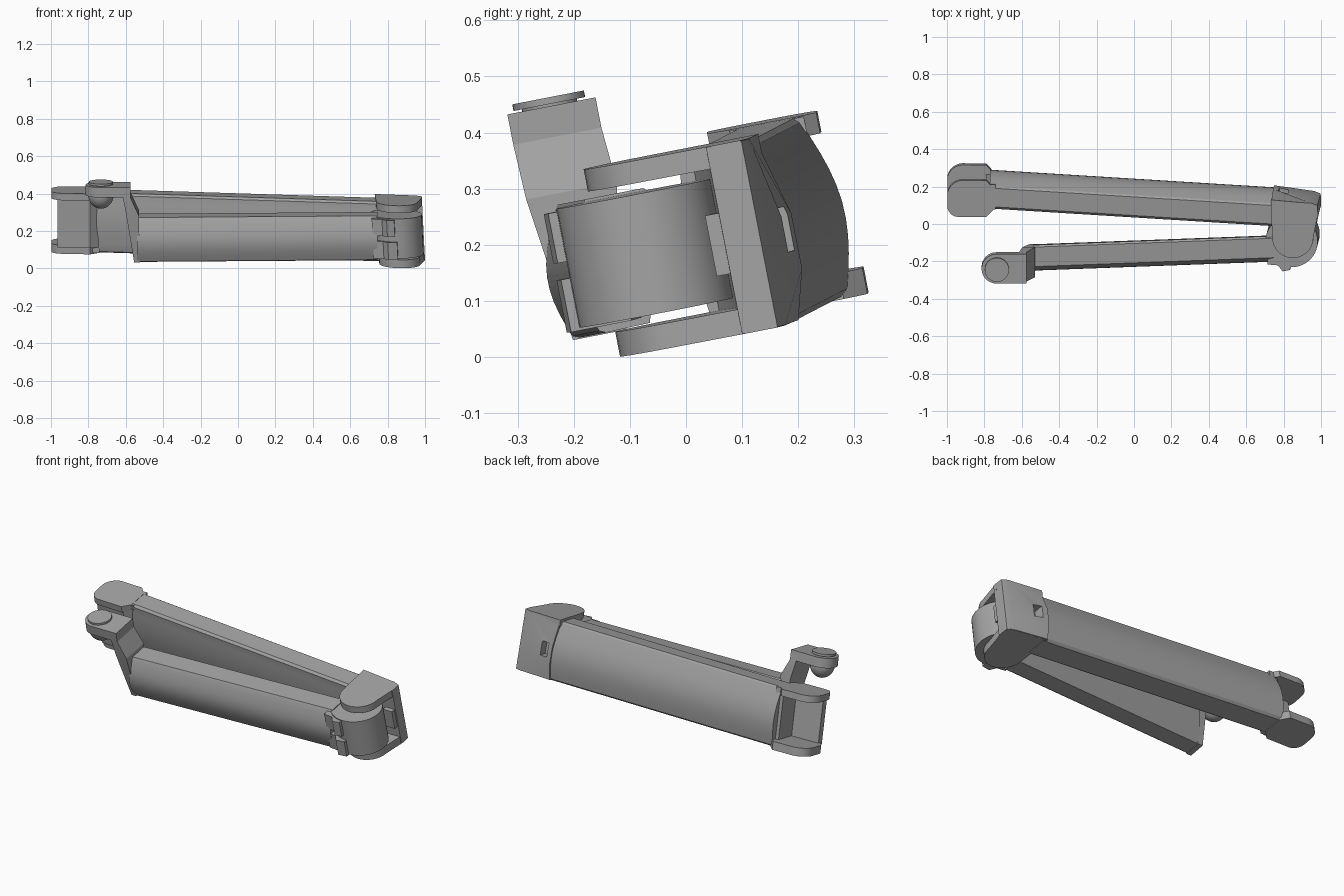
import bpy, bmesh, math

old = bpy.data.objects.get("Cube")
if old:
    bpy.data.objects.remove(old, do_unlink=True)

grey = bpy.data.materials.new("machined grey")
grey.use_nodes = True
grey.diffuse_color = (0.36, 0.36, 0.36, 1)
grey.node_tree.nodes["Principled BSDF"].inputs["Base Color"].default_value = (0.36, 0.36, 0.36, 1)

TILT = math.radians(11)
C, S = math.cos(TILT), math.sin(TILT)


def place(x, v, w, drop=0.0, lean=0.0):
    """Tilted frame: v runs across the arms, w along the hinge pin."""
    return (x - lean * (w - 0.2), C * v - S * w, S * v + C * w - drop * x)


def smooth(ob):
    bpy.ops.object.select_all(action='DESELECT')
    bpy.context.view_layer.objects.active = ob
    ob.select_set(True)
    bpy.ops.object.shade_smooth_by_angle(angle=math.radians(20))


def stack(name, rings, drop=0.0, lean=0.0):
    """Closed solid through equal-sized rings of (x, v, w) points."""
    bm = bmesh.new()
    loops = [[bm.verts.new(place(*p, drop, lean)) for p in r] for r in rings]
    n = len(loops[0])
    for a, b in zip(loops, loops[1:]):
        for i in range(n):
            j = (i + 1) % n
            bm.faces.new((a[i], a[j], b[j], b[i]))
    bm.faces.new(loops[0][::-1])
    bm.faces.new(loops[-1])
    bmesh.ops.recalc_face_normals(bm, faces=bm.faces)
    mesh = bpy.data.meshes.new(name)
    bm.to_mesh(mesh)
    bm.free()
    mesh.materials.append(grey)
    ob = bpy.data.objects.new(name, mesh)
    bpy.context.collection.objects.link(ob)
    smooth(ob)
    return ob


def prism(name, outline, w0, w1, **kw):
    return stack(name, [[(x, v, w) for x, v in outline] for w in (w0, w1)], **kw)


def box(name, x0, x1, v0, v1, w0, w1, **kw):
    return prism(name, [(x0, v0), (x1, v0), (x1, v1), (x0, v1)], w0, w1, **kw)


def arc(cx, cv, rx, rv, a0, a1, n=16):
    angles = [math.radians(a0 + (a1 - a0) * i / n) for i in range(n + 1)]
    return [(cx + rx * math.cos(a), cv + rv * math.sin(a)) for a in angles]


def circle(cx, cv, r, n=40):
    return arc(cx, cv, r, r, 0, 360 * (n - 1) / n, n - 1)


def side(v0, v1, w0, w1, bulge, n=10):
    """Curved flank from (v0, w0) to (v1, w1)."""
    return [(v0 + (v1 - v0) * i / n + bulge * math.sin(math.pi * i / n),
             w0 + (w1 - w0) * i / n) for i in range(n + 1)]


def arm(name, section, x0, x1, slope, **kw):
    rings = [[(x, v + slope * (x - x0), w) for v, w in section] for x in (x0, x1)]
    return stack(name, rings, **kw)


# Rear arm: bowed back, bevelled top and bottom edges
REAR = dict(drop=0.02)
rear = side(0.303, 0.277, 0.05, 0.357, 0.033)
rear += [(0.267, 0.366), (0.166, 0.366), (0.153, 0.354)]
rear += side(0.153, 0.16, 0.345, 0.06, -0.012)
rear += [(0.165, 0.045), (0.178, 0.038), (0.29, 0.038)]
arm("rear_arm", rear, -0.77, 0.77, -0.063, **REAR)

# Fork at the free end of the rear arm


def lobe(shift):
    pts = [(-0.75, 0.15), (-0.75, 0.265), (-0.79, 0.308)]
    pts += arc(-0.91, 0.23, 0.088, 0.08, 80, 180, 8)
    pts += arc(-0.94, 0.17, 0.058, 0.06, 180, 270, 6)
    pts += [(-0.79, 0.11)]
    return [(x, v + shift) for x, v in pts]


prism("free_end_upper_prong", lobe(0.0), 0.33, 0.368, **REAR)
prism("free_end_lower_prong", lobe(0.028), 0.033, 0.08, **REAR)
prism("free_end_web", [(-0.965, 0.125), (-0.79, 0.12), (-0.74, 0.155),
                       (-0.74, 0.24), (-0.79, 0.16), (-0.965, 0.16)], 0.07, 0.34, **REAR)
box("free_end_root", -0.79, -0.74, 0.15, 0.285, 0.04, 0.366, **REAR)

# Hinge clevis on the other end
HINGE = dict(drop=0.02, lean=0.05)
prong = arc(0.858, -0.0, 0.11, 0.112, 180, 360)
prong += [(0.992, 0.13), (0.99, 0.172), (0.955, 0.186), (0.74, 0.205)]
prism("clevis_upper_prong", prong, 0.34, 0.38, **HINGE)
prism("clevis_lower_prong", prong, 0.04, 0.085, **HINGE)


def wall(w, back):
    return [(0.745, 0.07, w), (0.85, 0.105, w), (0.992, 0.11, w), (0.99, 0.174, w),
            (0.955, 0.188, w), (0.745, back, w)]


clevis = stack("clevis_wall", [wall(w, b) for w, b in
               ((0.041, 0.212), (0.13, 0.236), (0.23, 0.236), (0.379, 0.196))], **HINGE)
box("clevis_stop", 0.93, 0.985, 0.085, 0.13, 0.15, 0.26, **HINGE)

# Latch window through the back of the clevis
cutter = box("latch_window_cutter", 0.775, 0.825, 0.17, 0.35, 0.165, 0.245, **HINGE)
cutter.hide_render = True
cut = clevis.modifiers.new("latch_window", 'BOOLEAN')
cut.operation = 'DIFFERENCE'
cut.object = cutter
bpy.context.view_layer.objects.active = clevis
bpy.ops.object.modifier_apply(modifier=cut.name)
bpy.data.objects.remove(cutter, do_unlink=True)
smooth(clevis)

# Hinge knuckle and locking tabs
KNUCKLE = dict(lean=0.05, drop=0.015)
prism("hinge_knuckle", circle(0.848, -0.034, 0.14), 0.1, 0.316, **KNUCKLE)
for name, lo, hi, x1 in (("upper_tab", 0.22, 0.31, 0.84), ("lower_tab", 0.095, 0.19, 0.85)):
    prism(name, [(0.72, -0.16), (0.775, -0.165), (0.8, -0.198), (x1, -0.19),
                 (x1 + 0.01, -0.08), (0.72, -0.06)], lo, hi, **KNUCKLE)

# Front arm: bowed outer face
front = side(-0.192, -0.18, 0.075, 0.298, -0.03)
front += [(-0.172, 0.31), (-0.066, 0.31), (-0.056, 0.3)]
front += side(-0.06, -0.097, 0.285, 0.085, 0.004)
front += [(-0.1, 0.072), (-0.18, 0.07)]
arm("front_arm", front, -0.54, 0.745, 0.038)

# Slanted end strap carrying the pivot lug
strap = [(0.068, -0.555, -0.525, -0.192, -0.095), (0.33, -0.597, -0.53, -0.226, -0.062),
         (0.43, -0.615, -0.575, -0.23, -0.07), (0.485, -0.63, -0.575, -0.23, -0.07)]
stack("end_strap", [[(a, c, w), (b, c, w), (b, d, w), (a, d, w)] for w, a, b, c, d in strap])
prism("pivot_lug", arc(-0.735, -0.15, 0.08, 0.08, 90, 270) + [(-0.6, -0.23), (-0.6, -0.07)],
      0.43, 0.485)
prism("button_neck", circle(-0.733, -0.153, 0.05), 0.48, 0.492)
prism("button", circle(-0.733, -0.153, 0.065), 0.489, 0.501)

# Rounded pivot below the lug
dome = []
for i in range(10):
    a = math.radians(-85 + 85 * i / 9)
    dome.append([(x, v, 0.43 + 0.075 * math.sin(a))
                 for x, v in circle(-0.733, -0.15, 0.068 * math.cos(a))])
stack("pivot_ball", dome)
